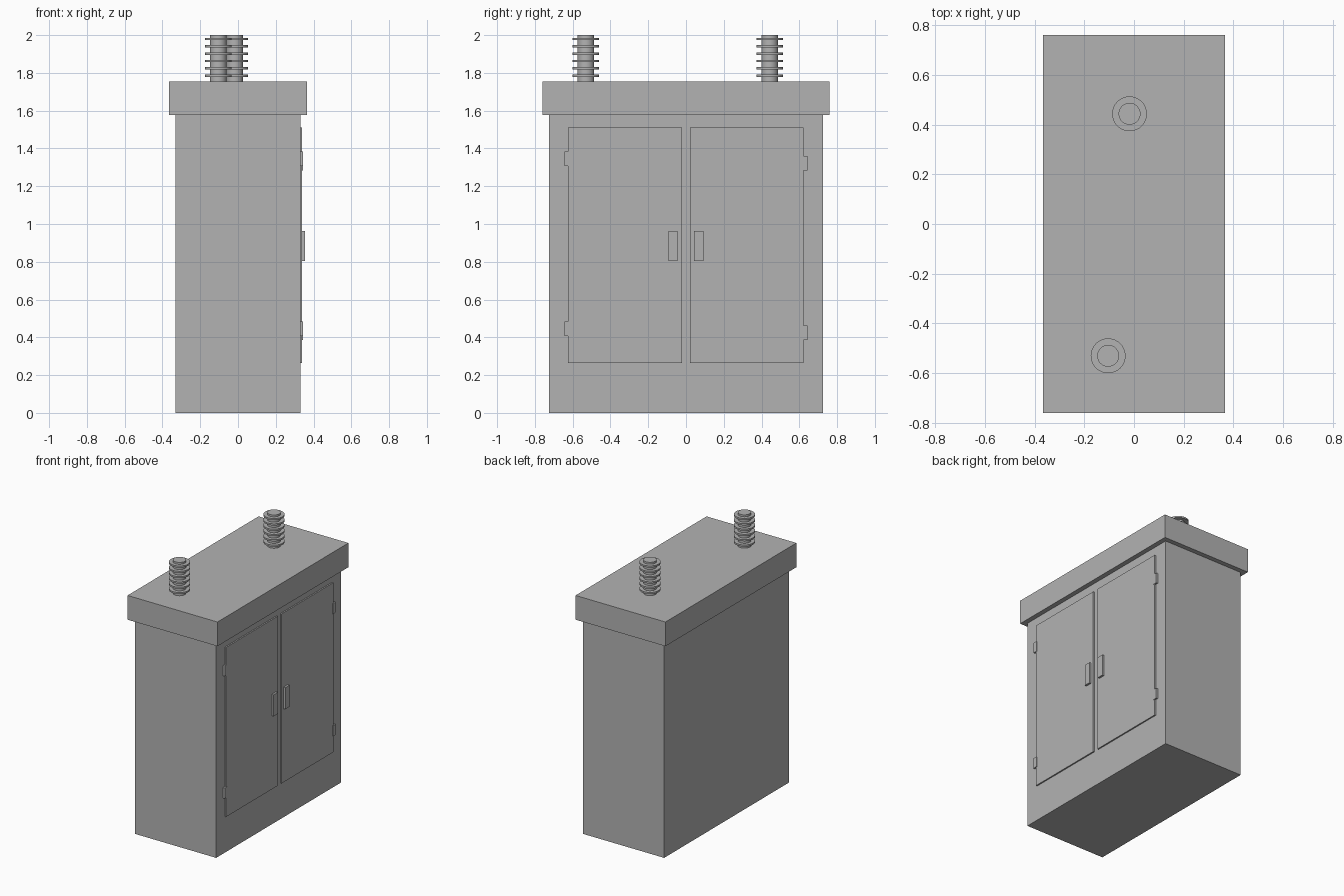
import bpy
import bmesh
from mathutils import Matrix, Vector

old = bpy.data.objects.get("Cube")
if old:
    bpy.data.objects.remove(old, do_unlink=True)

# Single painted-metal colour
grey = bpy.data.materials.new("cabinet grey")
grey.use_nodes = True
colour = (0.45, 0.45, 0.45, 1)
grey.diffuse_color = colour
grey.node_tree.nodes["Principled BSDF"].inputs["Base Color"].default_value = colour


def finish(name, bm):
    mesh = bpy.data.meshes.new(name)
    bm.to_mesh(mesh)
    bm.free()
    mesh.materials.append(grey)
    obj = bpy.data.objects.new(name, mesh)
    bpy.context.collection.objects.link(obj)
    return obj


def box(name, x, y, z):
    """Box from (min, max) ranges on each axis."""
    bm = bmesh.new()
    centre = Vector([sum(r) / 2 for r in (x, y, z)])
    size = [r[1] - r[0] for r in (x, y, z)]
    matrix = Matrix.Translation(centre) @ Matrix.Diagonal((*size, 1))
    bmesh.ops.create_cube(bm, size=1, matrix=matrix)
    return finish(name, bm)


def insulator(name, x, y):
    """Round post with a stack of thin rings."""
    bm = bmesh.new()

    def disc(radius, low, high):
        bmesh.ops.create_cone(
            bm, cap_ends=True, segments=32, radius1=radius, radius2=radius,
            depth=high - low, matrix=Matrix.Translation((x, y, (low + high) / 2)))

    disc(0.044, 1.74, 2.0)
    for i in range(6):
        z = 1.785 + i * 0.039
        disc(0.07, z - 0.006, z + 0.006)
    obj = finish(name, bm)
    bpy.ops.object.select_all(action="DESELECT")
    obj.select_set(True)
    bpy.context.view_layer.objects.active = obj
    bpy.ops.object.shade_smooth_by_angle()


# Cabinet and overhanging lid
box("cabinet_body", (-0.33, 0.33), (-0.725, 0.725), (0, 1.58))
box("cabinet_lid", (-0.365, 0.365), (-0.76, 0.76), (1.577, 1.755))

# Double doors, each with a handle and two hinges
for side, s, mid, drop in (("front", -1, -0.0225, 0), ("rear", 1, 0.0205, 0.022)):
    def span(near, far):
        return sorted((mid + s * near, mid + s * far))

    box(side + "_door", (0.32, 0.34), span(0, 0.601), (0.265, 1.51))
    box(side + "_handle", (0.33, 0.355), span(0.022, 0.071), (0.805, 0.963))
    for level, z in (("lower", 0.408), ("upper", 1.306)):
        box(f"{side}_{level}_hinge", (0.32, 0.344), span(0.592, 0.622),
            (z - drop, z - drop + 0.077))

# Insulators on the lid
insulator("front_insulator", -0.104, -0.53)
insulator("rear_insulator", -0.018, 0.443)
